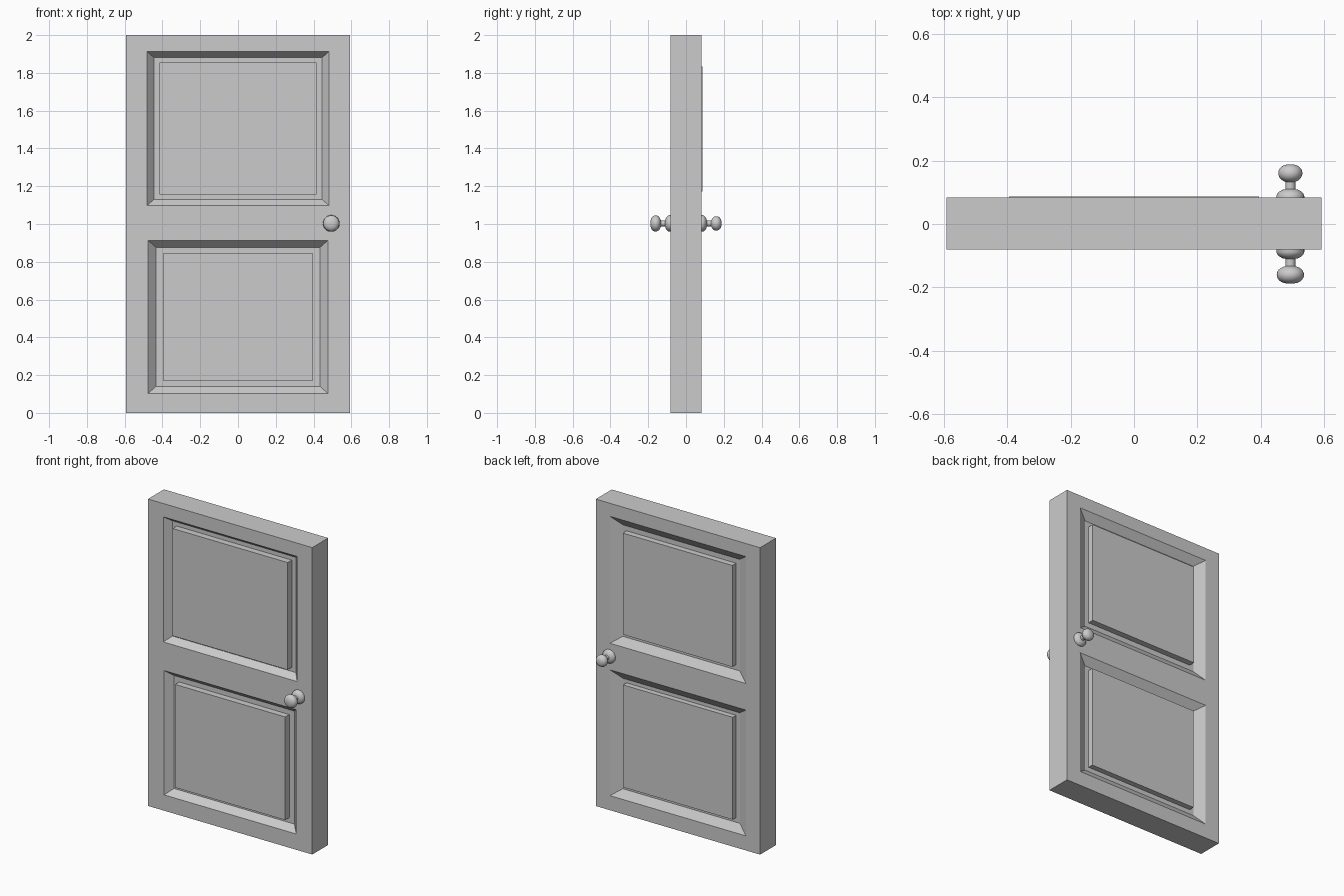
import bpy, bmesh, math

if "Cube" in bpy.data.objects:
    bpy.data.objects.remove(bpy.data.objects["Cube"])

FRONT, BACK, HALF_W = -0.081, 0.083, 0.592


def new_object(name, bm):
    bmesh.ops.recalc_face_normals(bm, faces=bm.faces)
    mesh = bpy.data.meshes.new(name)
    bm.to_mesh(mesh)
    bm.free()
    ob = bpy.data.objects.new(name, mesh)
    bpy.context.collection.objects.link(ob)
    return ob


def add_tapered(bm, ring_a, ring_b):
    """Closed block between two upright rectangles (half_x, z0, z1, y)."""
    rings = []
    for hx, z0, z1, y in (ring_a, ring_b):
        rings.append([bm.verts.new(p) for p in
                      ((-hx, y, z0), (hx, y, z0), (hx, y, z1), (-hx, y, z1))])
    a, b = rings
    bm.faces.new(a)
    bm.faces.new(b[::-1])
    for i in range(4):
        j = (i + 1) % 4
        bm.faces.new((a[i], b[i], b[j], a[j]))


def block(name, ring_a, ring_b):
    bm = bmesh.new()
    add_tapered(bm, ring_a, ring_b)
    return new_object(name, bm)


# Door slab
door = block("door_slab", (HALF_W, 0, 2, FRONT), (HALF_W, 0, 2, BACK))

# Recesses: name, face y, outward sign, opening, bevel insets (x, z), depth,
# raised panel rectangle, how far the panel stands proud of the slab
recesses = [
    ("front_upper", FRONT, -1, (0.482, 1.098, 1.913), (0.037, 0.032), 0.042,
     (0.415, 1.156, 1.855), 0.0),
    ("front_lower", FRONT, -1, (0.476, 0.103, 0.913), (0.042, 0.037), 0.042,
     (0.397, 0.172, 0.844), 0.0),
    ("back_upper", BACK, 1, (0.49, 1.088, 1.915), (0.068, 0.05), 0.035,
     (0.395, 1.172, 1.833), 0.004),
    ("back_lower", BACK, 1, (0.49, 0.095, 0.915), (0.068, 0.05), 0.035,
     (0.395, 0.175, 0.842), 0.0),
]

for name, y, s, (hx, z0, z1), (ix, iz), depth, panel, proud in recesses:
    # Bevelled cutter, extended outward along its slope
    k = 0.01 / depth
    cutter = block(name + "_cutter",
                   (hx + ix * k, z0 - iz * k, z1 + iz * k, y + s * 0.01),
                   (hx - ix, z0 + iz, z1 - iz, y - s * depth))
    cutter.hide_render = True
    cutter.hide_set(True)
    mod = door.modifiers.new(name, "BOOLEAN")
    mod.operation = "DIFFERENCE"
    mod.solver = "EXACT"
    mod.object = cutter
    # Raised centre panel
    block(name + "_panel", (*panel, y + s * proud), (*panel, y - s * (depth + 0.005)))

# Apply the cuts and remove the cutters
graph = bpy.context.evaluated_depsgraph_get()
door.data = bpy.data.meshes.new_from_object(door.evaluated_get(graph))
door.modifiers.clear()
for ob in [o for o in bpy.data.objects if o.name.endswith("_cutter")]:
    bpy.data.objects.remove(ob)


def lathe(name, profile, sign, segments=32):
    """Turn (radius, distance from centre plane) about the knob axis."""
    bm = bmesh.new()
    rings = []
    for r, d in profile:
        rings.append([bm.verts.new((0.494 + r * math.cos(2 * math.pi * i / segments),
                                    sign * d,
                                    1.003 + r * math.sin(2 * math.pi * i / segments)))
                      for i in range(segments)])
    for a, b in zip(rings, rings[1:]):
        for i in range(segments):
            j = (i + 1) % segments
            bm.faces.new((a[i], a[j], b[j], b[i]))
    bm.faces.new(rings[0])
    bm.faces.new(rings[-1])
    ob = new_object(name, bm)
    bpy.ops.object.select_all(action="DESELECT")
    bpy.context.view_layer.objects.active = ob
    ob.select_set(True)
    bpy.ops.object.shade_smooth_by_angle(angle=math.radians(35))


# Knob with rosette, stem and flattened ball on each side
for name, sign, radius in (("front_knob", -1, 0.043), ("back_knob", 1, 0.038)):
    profile = [(0.044, 0.075), (0.044, 0.089), (0.041, 0.096), (0.034, 0.103),
               (0.025, 0.108), (0.016, 0.110), (0.016, 0.133)]
    for i in range(3, 16):
        t = math.pi * i / 16
        profile.append((radius * math.sin(t) ** 0.8, 0.1605 - 0.028 * math.cos(t)))
    profile.append((0.002, 0.1885))
    lathe(name, profile, sign)
